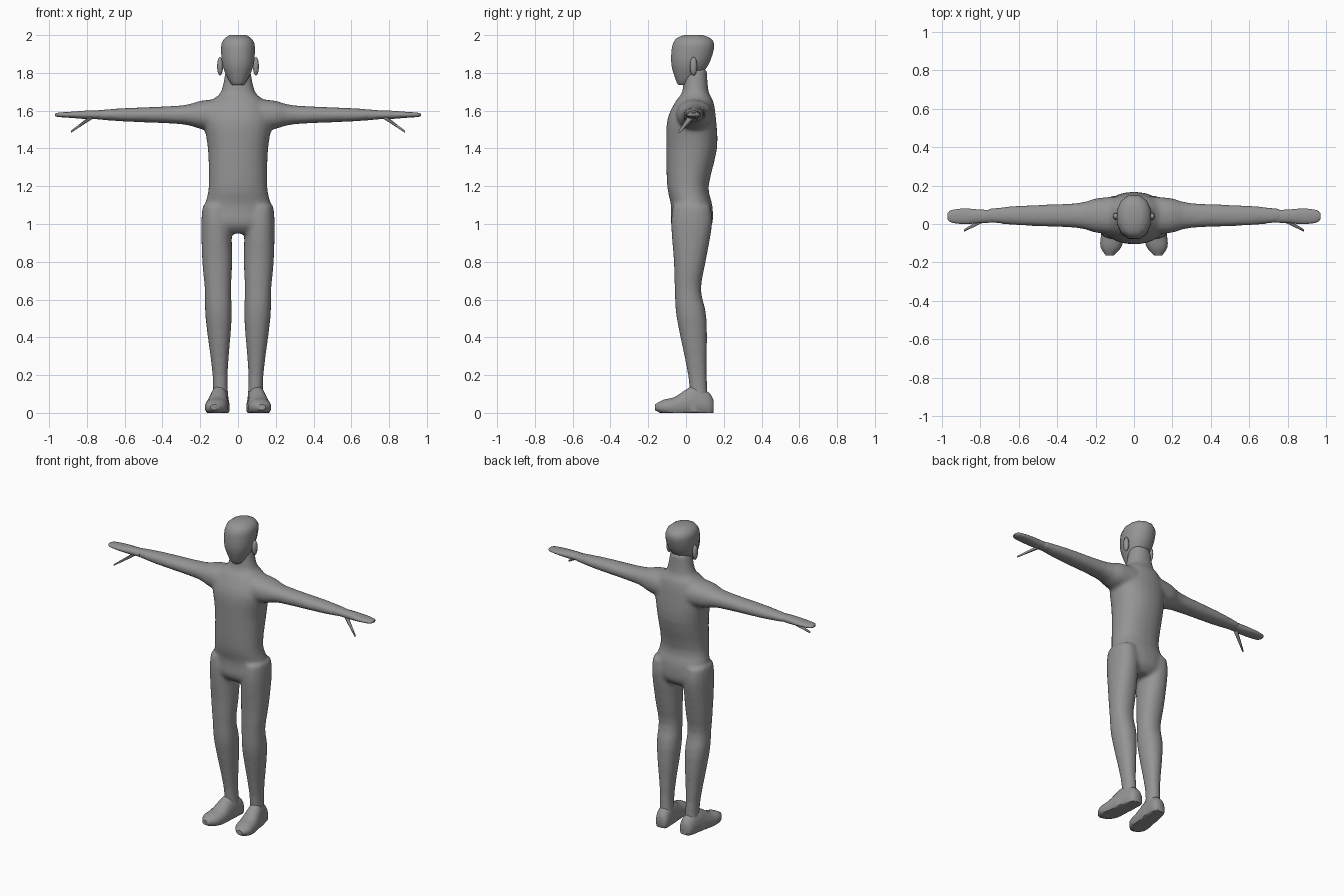
import bpy, bmesh, math
from mathutils import Matrix, Vector

default_cube = bpy.data.objects.get("Cube")
if default_cube:
    bpy.data.objects.remove(default_cube, do_unlink=True)

# One plain grey for the whole figure
skin = bpy.data.materials.new("plain_grey")
skin.use_nodes = True
grey = (.3, .3, .3, 1)
skin.diffuse_color = grey
for node in skin.node_tree.nodes:
    if node.type == 'BSDF_PRINCIPLED':
        node.inputs["Base Color"].default_value = grey


def smooth_rings(rings, steps=3):
    """Fill in rings along a smooth curve through the given ones."""
    points = [Vector(ring) for ring in rings]
    padded = [points[0]] + points + [points[-1]]
    filled = []
    for before, start, end, after in zip(padded, padded[1:], padded[2:], padded[3:]):
        leave, arrive = (end - before) / 2, (after - start) / 2
        for step in range(steps):
            t = step / steps
            blend = t * t * (3 - 2 * t)
            filled.append(start.lerp(end, blend)
                          + leave * t * (1 - t) ** 2 - arrive * t * t * (1 - t))
    return filled + [points[-1]]


def loft(bm, axis, rings, sides=16, power=2.2, side=1, floor=None):
    """Skin rounded sections: position, two centres, two radii."""
    loops = []
    for position, centre_a, centre_b, radius_a, radius_b in smooth_rings(rings):
        loop = []
        for i in range(sides):
            angle = math.tau * (i + .5) / sides
            c, s = math.cos(angle), math.sin(angle)
            point = [centre_a + radius_a * math.copysign(abs(c) ** (2 / power), c),
                     centre_b + radius_b * math.copysign(abs(s) ** (2 / power), s)]
            point.insert("xyz".index(axis), position)
            point[0] *= side
            if floor is not None:
                point[2] = max(point[2], floor)
            loop.append(bm.verts.new(point))
        loops.append(loop)
    for lower, upper in zip(loops, loops[1:]):
        for i in range(sides):
            j = (i + 1) % sides
            bm.faces.new((lower[i], lower[j], upper[j], upper[i]))
    bm.faces.new(loops[0][::-1])
    bm.faces.new(loops[-1])


def finish(name, bm, sharp_angle=60):
    """Turn the bmesh into a smooth-shaded grey object."""
    bmesh.ops.recalc_face_normals(bm, faces=bm.faces[:])
    mesh = bpy.data.meshes.new(name)
    bm.to_mesh(mesh)
    bm.free()
    mesh.materials.append(skin)
    obj = bpy.data.objects.new(name, mesh)
    bpy.context.collection.objects.link(obj)
    bpy.ops.object.select_all(action='DESELECT')
    obj.select_set(True)
    bpy.context.view_layer.objects.active = obj
    bpy.ops.object.shade_smooth_by_angle(angle=math.radians(sharp_angle))
    return obj


# Torso and neck from the crotch up: height, depth centre, half width, half depth
torso = [(z, 0, y, wide, deep) for z, y, wide, deep in (
    (.95, .03, .1, .07), (1, .03, .18, .11), (1.1, .03, .175, .11),
    (1.2, .01, .155, .11), (1.4, .03, .16, .135), (1.55, .03, .18, .13),
    (1.65, .045, .14, .1), (1.7, .05, .09, .07), (1.82, .05, .065, .06))]

# Legs lean slightly outwards towards the hip
leg = [(z, .09 + z / 40, y, wide, deep) for z, y, wide, deep in (
    (1.1, .03, .07, .1), (1, .03, .08, .11), (.8, .02, .08, .085),
    (.65, .01, .07, .07), (.5, .03, .07, .08), (.2, .06, .04, .05),
    (.05, .07, .045, .05))]

# Arms and hands run level at shoulder height: reach, half depth, half height
shoulder_height = 1.578
arm = [(x, .044, shoulder_height, deep, tall) for x, deep, tall in (
    (.1, .1, .085), (.2, .09, .075), (.3, .065, .05), (.6, .052, .036),
    (.77, .035, .023))]
hand = [(x, .04, shoulder_height, deep, tall) for x, deep, tall in (
    (.73, .034, .021), (.8, .036, .023), (.88, .042, .017), (.95, .033, .012),
    (.97, .015, .006))]
thumb = [(.77, .03, 1.57, .017, .014), (.885, -.035, 1.488, .006, .006)]

# Feet toe outwards, with a flat sole: distance back, half width, instep height
sole_middle = .03
foot = [(y, .105 - y / 8, sole_middle, wide, top - sole_middle) for y, wide, top in (
    (.145, .03, .07), (.12, .045, .11), (.05, .05, .145), (0, .055, .125),
    (-.06, .06, .085), (-.12, .055, .07), (-.165, .02, .045))]

# Head from chin to crown: height, depth centre, half width, half depth
head = [(z, 0, y, wide, deep) for z, y, wide, deep in (
    (1.735, -.015, .03, .025), (1.76, 0, .05, .055), (1.84, .02, .085, .1),
    (1.92, .035, .092, .115), (1.96, .04, .088, .11), (1.985, .04, .07, .09),
    (2, .04, .045, .05))]

# Body: torso, arms and legs fused into one soft skin
bm = bmesh.new()
loft(bm, 'z', torso, sides=24)
for side in (1, -1):
    loft(bm, 'z', leg, side=side)
    loft(bm, 'x', arm, side=side)
body = finish("body", bm)
fuse = body.modifiers.new("fuse", 'REMESH')
fuse.mode = 'VOXEL'
fuse.voxel_size = .01
fuse.use_smooth_shade = True
soften = body.modifiers.new("soften", 'SMOOTH')
soften.factor = .5
soften.iterations = 12

# Head
bm = bmesh.new()
loft(bm, 'z', head, sides=12)
finish("head", bm)

# Paired parts
for side, label in ((1, "left"), (-1, "right")):
    bm = bmesh.new()
    placement = Matrix.LocRotScale(Vector((side * .095, .04, 1.835)), None,
                                   Vector((.016, .02, .05)))
    bmesh.ops.create_uvsphere(bm, u_segments=8, v_segments=6, radius=1,
                              matrix=placement)
    finish(label + "_ear", bm)

    bm = bmesh.new()
    loft(bm, 'x', hand, sides=12, side=side)
    finish(label + "_hand", bm)

    bm = bmesh.new()
    loft(bm, 'x', thumb, sides=8, side=side)
    finish(label + "_thumb", bm)

    bm = bmesh.new()
    loft(bm, 'y', foot, side=side, floor=0)
    finish(label + "_foot", bm, sharp_angle=50)
